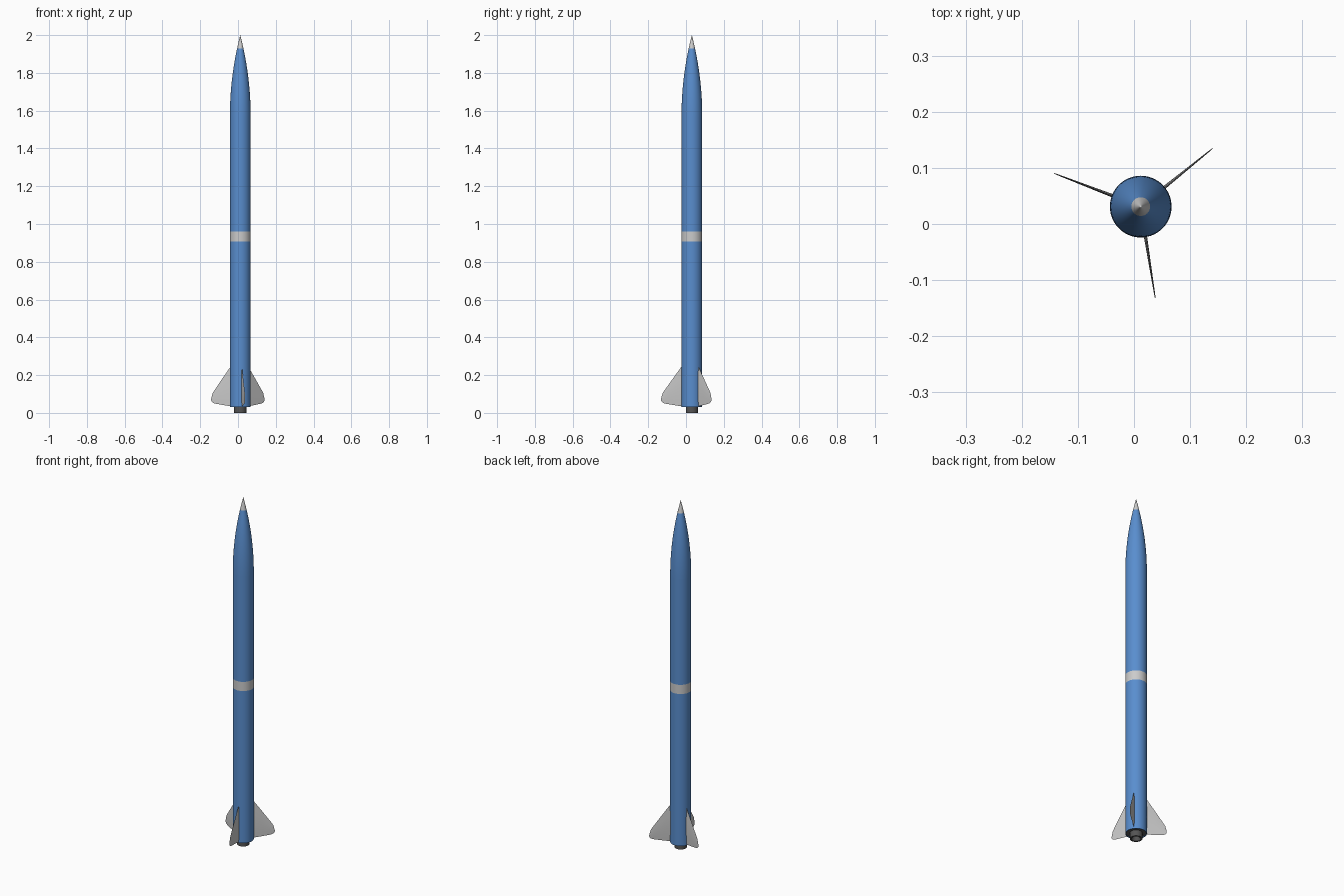
import bpy, bmesh, math

if "Cube" in bpy.data.objects:
    bpy.data.objects.remove(bpy.data.objects["Cube"])

CX, CY = 0.012, 0.031      # rocket axis
R = 0.055                  # body radius
BASE, SHOULDER, TIP = 0.03, 1.57, 2.0


def material(name, rgb):
    m = bpy.data.materials.new(name)
    m.diffuse_color = (*rgb, 1)
    m.use_nodes = True
    m.node_tree.nodes["Principled BSDF"].inputs["Base Color"].default_value = m.diffuse_color
    return m


blue = material("blue_paint", (0.10, 0.27, 0.62))
white = material("white_paint", (0.85, 0.85, 0.85))
dark = material("dark_metal", (0.09, 0.09, 0.09))


def make_object(name, bm, mat=None):
    bmesh.ops.remove_doubles(bm, verts=bm.verts, dist=1e-6)
    bmesh.ops.recalc_face_normals(bm, faces=bm.faces)
    me = bpy.data.meshes.new(name)
    bm.to_mesh(me)
    bm.free()
    ob = bpy.data.objects.new(name, me)
    bpy.context.collection.objects.link(ob)
    ob.location = (CX, CY, 0)
    if mat:
        me.materials.append(mat)
    bpy.ops.object.select_all(action='DESELECT')
    ob.select_set(True)
    bpy.context.view_layer.objects.active = ob
    bpy.ops.object.shade_smooth_by_angle(angle=math.radians(30))
    return ob


def lathe(name, profile, mat, steps=64):
    """Spin an (r, z) profile about the rocket axis."""
    bm = bmesh.new()
    vs = [bm.verts.new((r, 0, z)) for r, z in profile]
    es = [bm.edges.new(p) for p in zip(vs, vs[1:])]
    bmesh.ops.spin(bm, geom=vs + es, axis=(0, 0, 1), cent=(0, 0, 0),
                   angle=2 * math.pi, steps=steps, use_duplicate=False)
    return make_object(name, bm, mat)


def ogive(z):
    """Tangent ogive radius at height z."""
    length = TIP - SHOULDER
    rho = (R * R + length * length) / (2 * R)
    return max(0.0, math.sqrt(rho * rho - (z - SHOULDER) ** 2) - (rho - R))


def ogive_points(z0, z1, n):
    zs = [z0 + (z1 - z0) * i / n for i in range(n + 1)]
    return [(ogive(z), z) for z in zs]


# body tubes, stripe and nose
lathe("lower_body", [(R - 0.004, BASE + 0.01), (R - 0.004, BASE), (R, BASE), (R, 0.907)], blue)
lathe("stripe", [(R, 0.907), (R, 0.96)], white)
lathe("upper_body", [(R, 0.96), (R, SHOULDER)], blue)
lathe("nose_cone", ogive_points(SHOULDER, 1.93, 18), blue)
lathe("nose_tip", ogive_points(1.93, TIP, 8), white)

# tail end: closing ring and hollow motor nozzle
lathe("tail_ring", [(R - 0.003, BASE + 0.004), (0.02, BASE + 0.004)], dark)
lathe("motor_nozzle", [(0.032, BASE + 0.006), (0.032, 0.0), (0.024, 0.0),
                       (0.013, 0.03), (0.013, 0.045), (0.0, 0.045)], dark)

# fins: lens-shaped sections (radius, leading z, trailing z, half thickness)
STATIONS = [(0.050, 0.252, 0.034, 0.0030), (0.100, 0.184, 0.042, 0.0021),
            (0.147, 0.119, 0.050, 0.0012), (0.157, 0.104, 0.055, 0.0010),
            (0.162, 0.086, 0.060, 0.0008), (0.165, 0.074, 0.066, 0.0006)]
SECTION = [(0, 0), (0.25, 0.75), (0.5, 1), (0.75, 0.75),
           (1, 0), (0.75, -0.75), (0.5, -1), (0.25, -0.75)]


def fin(name, angle):
    bm = bmesh.new()
    loops = [[bm.verts.new((r, t * w, le + (te - le) * f)) for f, w in SECTION]
             for r, le, te, t in STATIONS]
    n = len(SECTION)
    for a, b in zip(loops, loops[1:]):
        for i in range(n):
            j = (i + 1) % n
            bm.faces.new((a[i], a[j], b[j], b[i]))
    bm.faces.new(loops[0])
    bm.faces.new(loops[-1])
    make_object(name, bm).rotation_euler.z = math.radians(angle)


for k in range(3):
    fin(f"fin_{k + 1}", 39 + 120 * k)
